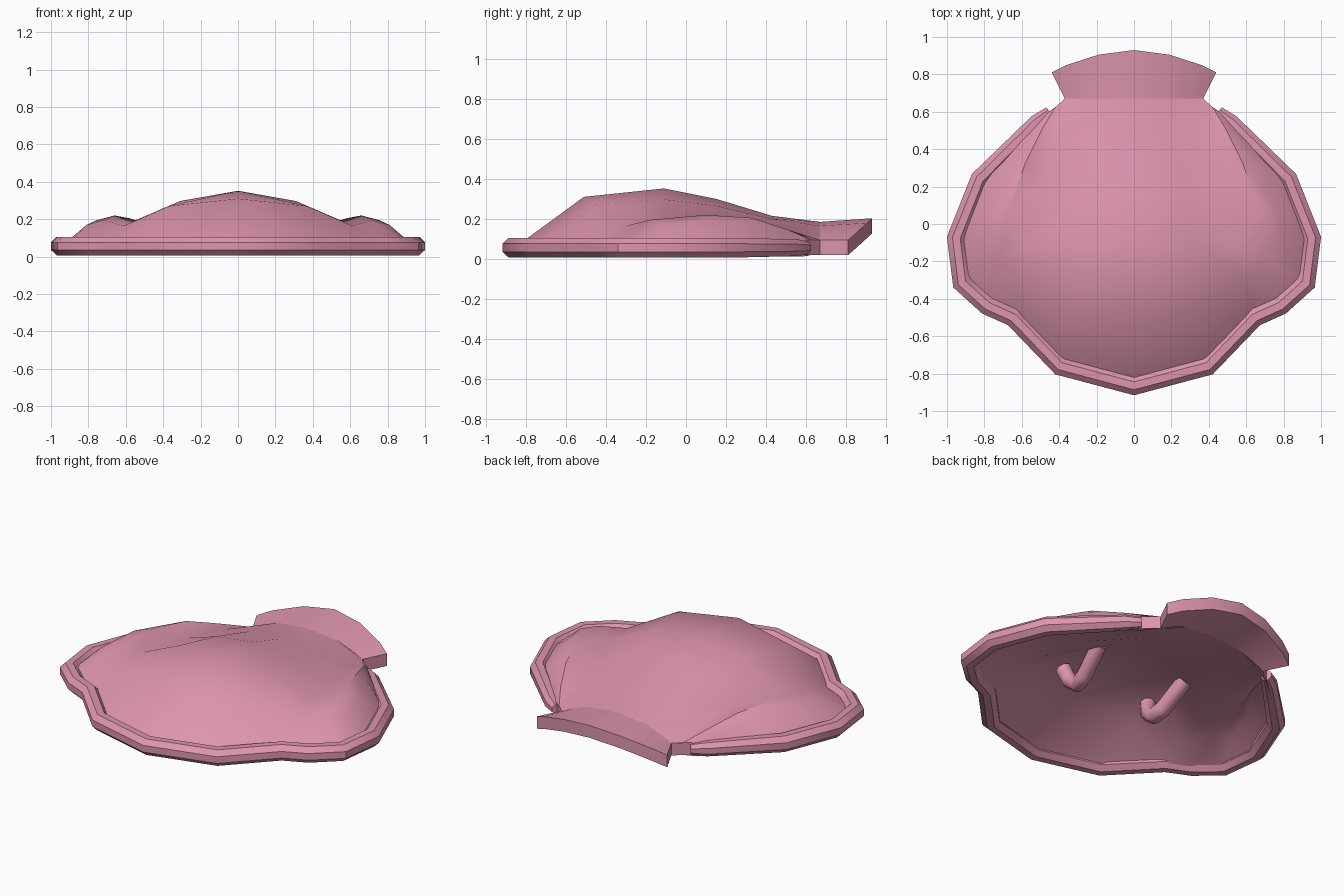
import bpy, bmesh, math
from mathutils import Vector

if "Cube" in bpy.data.objects:
    bpy.data.objects.remove(bpy.data.objects["Cube"])

pink = bpy.data.materials.new("shell_pink")
pink.diffuse_color = (0.73, 0.30, 0.43, 1)
pink.use_nodes = True
pink.node_tree.nodes["Principled BSDF"].inputs["Base Color"].default_value = pink.diffuse_color


def smooth(ob, angle=35):
    bpy.ops.object.select_all(action='DESELECT')
    ob.select_set(True)
    bpy.context.view_layer.objects.active = ob
    bpy.ops.object.shade_smooth_by_angle(angle=math.radians(angle))


def sheet(name, columns, facing=1, cap=False):
    """Loft quads between point columns of the right half, then mirror them."""
    bm = bmesh.new()
    for side in (1, -1):
        grid = [[bm.verts.new((side * x, y, z)) for x, y, z in c] for c in columns]
        for a, b in zip(grid, grid[1:]):
            for i in range(len(a) - 1):
                bm.faces.new((a[i], a[i + 1], b[i + 1], b[i]))
        if cap:
            bm.faces.new(grid[-1][:-1])
    bmesh.ops.remove_doubles(bm, verts=bm.verts, dist=0.001)
    bmesh.ops.recalc_face_normals(bm, faces=bm.faces)
    if facing * sum(f.normal.z * f.calc_area() for f in bm.faces) < -0.1:
        bmesh.ops.reverse_faces(bm, faces=bm.faces)
    me = bpy.data.meshes.new(name)
    bm.to_mesh(me)
    bm.free()
    me.materials.append(pink)
    ob = bpy.data.objects.new(name, me)
    bpy.context.collection.objects.link(ob)
    smooth(ob)
    return ob


def tube(name, points, radius):
    """Capped round tube along a path."""
    cu = bpy.data.curves.new(name, 'CURVE')
    cu.dimensions = '3D'
    cu.bevel_depth = radius
    cu.bevel_resolution = 2
    cu.use_fill_caps = True
    sp = cu.splines.new('POLY')
    sp.points.add(len(points) - 1)
    for p, co in zip(sp.points, points):
        p.co = (*co, 1)
    cu.materials.append(pink)
    ob = bpy.data.objects.new(name, cu)
    bpy.context.collection.objects.link(ob)
    bpy.ops.object.select_all(action='DESELECT')
    ob.select_set(True)
    bpy.context.view_layer.objects.active = ob
    bpy.ops.object.convert(target='MESH')
    smooth(bpy.context.object, 50)


THICK = .075


def lower(columns):
    """Underside of a sheet, kept above the ground."""
    return [[(x, y, max(z - THICK, .012)) for x, y, z in c] for c in columns]


# Domed shell: centre ridge, shoulder, valley, side lobe, lobe flank, rim
dome = [
    [(0, .67, .185), (0, .43, .215), (0, .15, .30), (0, -.11, .352), (0, -.51, .31), (0, -.865, .05)],
    [(.2, .67, .165), (.22, .43, .20), (.26, .15, .265), (.31, -.11, .297), (.37, -.46, .27), (.395, -.76, .05)],
    [(.37, .67, .095), (.42, .48, .14), (.49, .2, .175), (.57, -.11, .185), (.61, -.3, .165), (.645, -.5, .05)],
    [(.42, .625, .095), (.49, .51, .145), (.58, .33, .205), (.66, .10, .22), (.72, -.18, .195), (.785, -.44, .05)],
    [(.45, .605, .09), (.55, .48, .125), (.65, .32, .175), (.755, .08, .195), (.81, -.14, .17), (.92, -.315, .05)],
    [(.48, .58, .06), (.60, .47, .05), (.72, .35, .05), (.83, .24, .05), (.95, -.075, .05), (.92, -.315, .05)],
]
sheet("shell_top", dome)
sheet("shell_underside", lower(dome), -1)

# Flared plate at the back
edge = [(0, .93, .203), (.19, .905, .18), (.36, .85, .13), (.44, .81, .095)]
neck = [(0, .67, .185), (.2, .67, .165), (.3, .67, .128), (.37, .67, .095)]
tab = [[a, b] for a, b in zip(edge, neck)]
sheet("back_tab_top", tab)
sheet("back_tab_underside", lower(tab), -1)

# Plate edge, running down to the rim
wall = edge + [(.37, .67, .095), (.46, .595, .095)]
sheet("back_tab_edge", [[p, (p[0], p[1], p[2] - THICK)] for p in wall])

# Rolled rim around the shell, mitred at every bend
path = [Vector(p) for p in ((-.395, -.76), (0, -.865), (.395, -.76), (.645, -.5), (.785, -.437),
                            (.92, -.315), (.95, -.075), (.825, .24), (.52, .545), (.45, .6))]
rings = []
for i in range(1, len(path)):
    d0 = (path[i] - path[i - 1]).normalized()
    d1 = (path[i + 1] - path[i]).normalized() if i + 1 < len(path) else d0
    out = Vector((d0.y + d1.y, -d0.x - d1.x)).normalized()
    stretch = 1 / max(out.dot(Vector((d0.y, -d0.x))), .5)
    r = .053 if i < len(path) - 2 else .045 if i == len(path) - 2 else .033
    ring = []
    for k in range(9):
        a = math.tau * (k % 8 + .5) / 8
        p = path[i] + out * r * stretch * math.cos(a)
        ring.append((0 if i == 1 else p.x, p.y, .056 + r * math.sin(a)))
    rings.append(ring)
rim = sheet("rim", rings, cap=True)
smooth(rim, 50)

# Two hooks under the dome
hook = [(.31, .07, .205), (.285, -.09, .085), (.275, -.16, .065), (.285, -.215, .11), (.305, -.245, .19)]
for s, label in ((1, "right"), (-1, "left")):
    tube("hook_" + label, [(s * x, y, z) for x, y, z in hook], .046)
